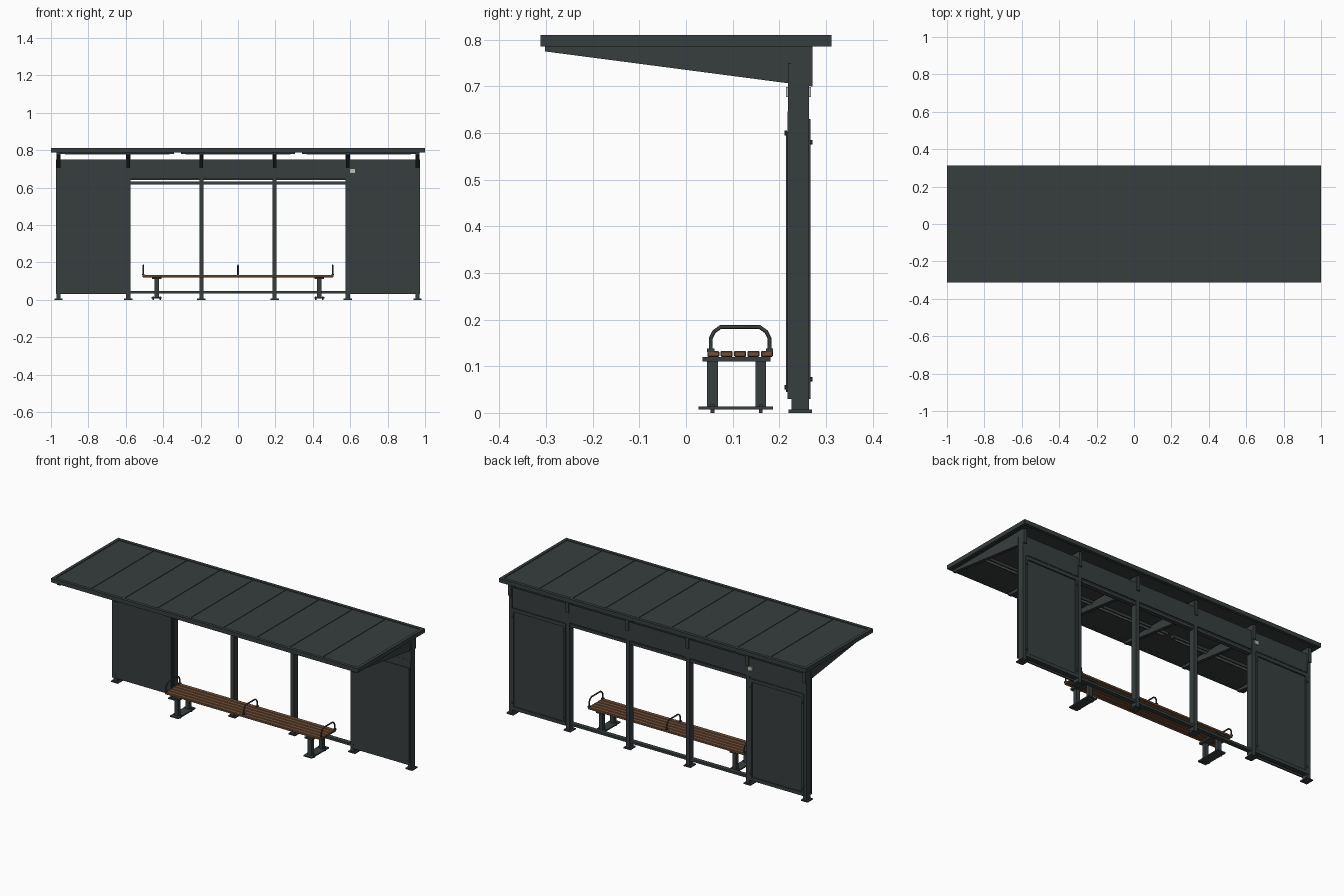
import bpy, bmesh, math
from mathutils import Vector

if "Cube" in bpy.data.objects:
    bpy.data.objects.remove(bpy.data.objects["Cube"], do_unlink=True)


def material(name, rgb):
    m = bpy.data.materials.new(name)
    m.use_nodes = True
    m.diffuse_color = (*rgb, 1)
    m.node_tree.nodes["Principled BSDF"].inputs["Base Color"].default_value = (*rgb, 1)
    return m


steel = material("dark_steel", (0.038, 0.048, 0.048))
wood = material("brown_timber", (0.17, 0.08, 0.038))
cream = material("cream", (0.55, 0.52, 0.44))


def finish(name, bm, mat):
    bmesh.ops.recalc_face_normals(bm, faces=bm.faces)
    me = bpy.data.meshes.new(name)
    bm.to_mesh(me)
    bm.free()
    ob = bpy.data.objects.new(name, me)
    me.materials.append(mat)
    bpy.context.collection.objects.link(ob)
    return ob


def box(name, x, y, z, mat=steel):
    """Box from its (low, high) limits on each axis."""
    bm = bmesh.new()
    bmesh.ops.create_cube(bm, size=1)
    for v in bm.verts:
        v.co = Vector(a[0] if c < 0 else a[1] for a, c in zip((x, y, z), v.co))
    return finish(name, bm, mat)


def around(c, half):
    return (c - half, c + half)


def extrude_x(name, outline, x, half, mat=steel):
    """Side outline in (y, z) given a thickness along x."""
    bm = bmesh.new()
    face = bm.faces.new([bm.verts.new((x - half, y, z)) for y, z in outline])
    new = bmesh.ops.extrude_face_region(bm, geom=[face])["geom"]
    bmesh.ops.translate(bm, vec=(2 * half, 0, 0),
                        verts=[g for g in new if isinstance(g, bmesh.types.BMVert)])
    return finish(name, bm, mat)


def bolt(name, x, y, z):
    bm = bmesh.new()
    bmesh.ops.create_cone(bm, cap_ends=True, segments=10, radius1=0.005, radius2=0.005, depth=0.006)
    for v in bm.verts:
        v.co = Vector((x + v.co.x, y + v.co.z, z + v.co.y))
    return finish(name, bm, steel)


# Roof deck, rim and standing seams
box("roof_deck", (-0.985, 0.985), (-0.295, 0.3), (0.793, 0.806))
for s, side in ((-1, "right"), (1, "left")):
    box("roof_rim_" + side, around(s * 0.991, 0.009), (-0.312, 0.312), (0.786, 0.81))
box("roof_rim_front", (-0.985, 0.985), (-0.312, -0.293), (0.786, 0.81))
box("roof_rim_back", (-0.985, 0.985), (0.293, 0.312), (0.786, 0.81))
for i in range(8):
    box("roof_seam", around((i - 3.5) * 0.2155, 0.003), (-0.293, 0.293), (0.805, 0.809))

# Light housings below the roof
for x in (-0.645, 0, 0.645):
    box("light_housing", around(x, 0.304), around(-0.1, 0.014), (0.778, 0.794))
    box("light_strip", around(x, 0.28), around(-0.1, 0.004), (0.776, 0.779), cream)

# Posts, feet and tapered roof brackets
posts = (-0.96, -0.587, -0.196, 0.196, 0.587, 0.96)
for x in posts:
    box("post", around(x, 0.011), (0.226, 0.264), (0.006, 0.786))
    box("post_foot", around(x, 0.022), (0.22, 0.27), (0, 0.007))
    extrude_x("roof_bracket",
              [(0.271, 0.787), (-0.302, 0.787), (-0.302, 0.775), (0.225, 0.706), (0.271, 0.7)],
              x, 0.01)

# Fascia across the whole back wall
box("fascia_front", (-0.974, 0.974), (0.219, 0.226), (0.645, 0.75))
for a, b in zip(posts, posts[1:]):
    box("fascia_back", (a + 0.011, b - 0.011), (0.254, 0.261), (0.64, 0.75))

# Rails of the open middle bays
box("top_rail", (-0.587, 0.587), (0.232, 0.258), (0.616, 0.633))
box("bottom_rail", (-0.587, 0.587), (0.232, 0.258), (0.034, 0.048))

# Solid end panels, sheeted on both faces, with raised frames at the back
for s, side in ((-1, "right"), (1, "left")):
    mid = s * 0.777
    box("end_panel_front_" + side, around(mid, 0.197), (0.218, 0.226), (0.03, 0.646))
    box("end_panel_lower_sheet_" + side, around(mid, 0.19), (0.214, 0.219), (0.045, 0.603))
    box("end_panel_back_" + side, around(mid, 0.177), (0.252, 0.259), (0.03, 0.64))
    for z in (0.04, 0.62):
        box("panel_cross_frame_" + side, around(mid, 0.177), (0.24, 0.267), around(z, 0.01))
    for x in (mid - 0.169, mid + 0.169):
        box("panel_upright_" + side, around(x, 0.007), (0.24, 0.267), (0.03, 0.63))
        for z in (0.072, 0.58):
            bolt("panel_bolt_back", x, 0.268, z)
    for x in (mid - 0.175, mid + 0.175):
        for z in (0.055, 0.6):
            bolt("panel_bolt_front", x, 0.214, z)

# Small cream plates
box("small_plate_front", around(0.612, 0.014), (0.214, 0.22), around(0.688, 0.011), cream)
box("small_plate_back", around(-0.605, 0.014), (0.26, 0.268), around(0.688, 0.011), cream)

# Bench slats
for i in range(5):
    slat = box("bench_slat", (-0.51, 0.51), around(0.0585 + i * 0.0287, 0.0128), (0.12, 0.133), wood)
    bev = slat.modifiers.new("rounded_edges", "BEVEL")
    bev.width = 0.002
    bev.segments = 1

# Bench legs
for x in (-0.435, 0.435):
    box("bench_base", around(x, 0.027), (0.027, 0.187), (0.007, 0.014))
    box("bench_bearer", around(x, 0.025), (0.035, 0.181), (0.11, 0.12))
    for y in (0.057, 0.16):
        box("bench_leg", around(x, 0.012), around(y, 0.0115), (0.013, 0.111))
        for dx in (-0.019, 0.019):
            box("anchor_bolt", around(x + dx, 0.004), around(y, 0.004), (0, 0.018))

# Bent tube armrests
half_arm = [(0.063, 0.13), (0.063, 0.16), (0.056, 0.174), (0.042, 0.184)]
for x in (-0.506, 0, 0.506):
    path = [(-y, z) for y, z in half_arm] + [(y, z) for y, z in reversed(half_arm)]
    curve = bpy.data.curves.new("armrest", "CURVE")
    curve.dimensions = "3D"
    curve.bevel_depth = 0.0042
    curve.bevel_resolution = 2
    curve.use_fill_caps = True
    spline = curve.splines.new("POLY")
    spline.points.add(len(path) - 1)
    for p, (y, z) in zip(spline.points, path):
        p.co = (x, 0.116 + y, z, 1)
    curve.materials.append(steel)
    bpy.context.collection.objects.link(bpy.data.objects.new("armrest", curve))
    for y in (0.053, 0.179):
        box("armrest_foot", around(x, 0.006), around(y, 0.008), (0.131, 0.138))
